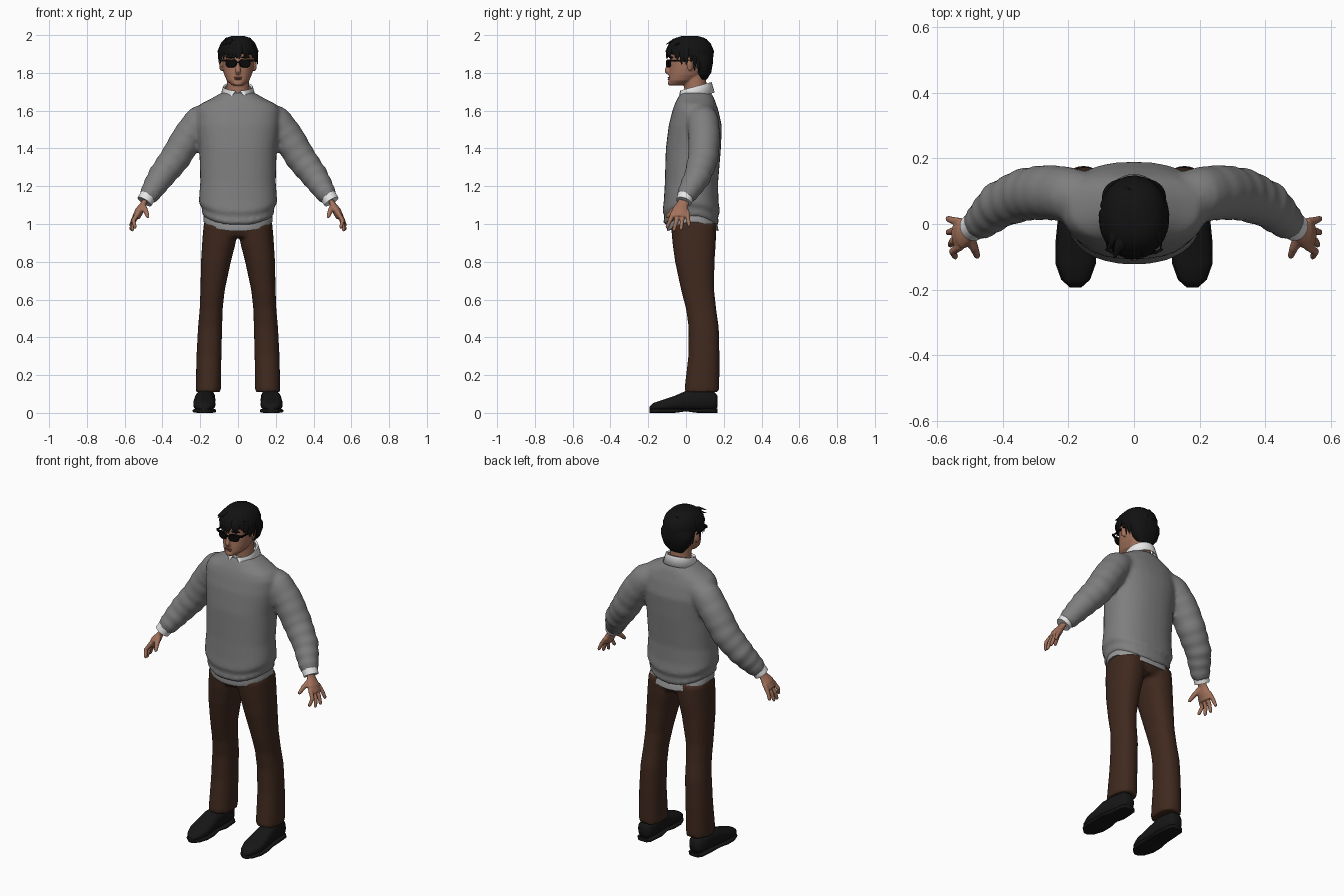
import bpy, bmesh, math, random
from mathutils import Vector, Matrix

random.seed(4)
if "Cube" in bpy.data.objects:
    bpy.data.objects.remove(bpy.data.objects["Cube"])


def material(name, r, g, b):
    m = bpy.data.materials.new(name)
    m.use_nodes = True
    m.diffuse_color = (r, g, b, 1)
    node = next(n for n in m.node_tree.nodes if n.type == 'BSDF_PRINCIPLED')
    node.inputs["Base Color"].default_value = (r, g, b, 1)
    node.inputs["Roughness"].default_value = 0.8
    return m


GREY = material("sweater grey", .21, .21, .21)
TAIL = material("shirt tail grey", .32, .32, .32)
WHITE = material("shirt white", .8, .8, .8)
BROWN = material("trouser brown", .05, .022, .013)
SKIN = material("skin", .36, .165, .105)
LIP = material("lips", .24, .09, .065)
BLACK = material("hair black", .006, .006, .006)
SHOE = material("shoe black", .008, .008, .008)
LENS = material("lens black", .003, .003, .003)


def ring(c, u, v, p=2.0, n=32):
    """Superellipse section around c, spanned by u and v."""
    pts = []
    for i in range(n):
        a = math.tau * i / n
        k, s = math.cos(a), math.sin(a)
        pts.append(Vector(c) + Vector(u) * math.copysign(abs(k) ** (2 / p), k)
                   + Vector(v) * math.copysign(abs(s) ** (2 / p), s))
    return pts


def level(z, y0, y1, hw, x=0, p=2.3, dip=0):
    """Horizontal section; dip lowers its front and back."""
    cy, ry = (y0 + y1) / 2, (y1 - y0) / 2
    pts = ring((x, cy, z), (hw, 0, 0), (0, ry, 0), p)
    for q in pts:
        q.z -= dip * ((q.y - cy) / ry) ** 2
    return pts


def loft(bm, rings):
    rows = [[bm.verts.new(q) for q in r] for r in rings]
    n = len(rows[0])
    for a, b in zip(rows, rows[1:]):
        for i in range(n):
            bm.faces.new((a[i], a[(i + 1) % n], b[(i + 1) % n], b[i]))
    bm.faces.new(rows[0])
    bm.faces.new(rows[-1])


def tube(bm, path, wide=(0, 1, 0), flat=1.0, wrinkle=0.0, n=16):
    """Tapered limb through (x, y, z, radius) points; flat thins it across wide."""
    pts = [Vector(q) for q in path]
    steps = 6 if wrinkle else 2
    fine = [a.lerp(b, k / steps) for a, b in zip(pts, pts[1:]) for k in range(steps)] + [pts[-1]]
    rings = []
    for i, q in enumerate(fine):
        t = (fine[min(i + 1, len(fine) - 1)].xyz - fine[max(i - 1, 0)].xyz).normalized()
        u = (Vector(wide) - t * t.dot(Vector(wide))).normalized()
        r = q.w + wrinkle * math.sin(i * 1.9) * i / len(fine)
        rings.append(ring(q.xyz, u * r, t.cross(u) * r * flat, 2, n))
    loft(bm, rings)


def ball(bm, c, size, turn=0):
    m = Matrix.Translation(c) @ Matrix.Rotation(turn, 4, 'Z') @ Matrix.Diagonal((*size, 1))
    bmesh.ops.create_uvsphere(bm, u_segments=16, v_segments=10, radius=1, matrix=m)


def box(bm, c, size, turn=0):
    m = Matrix.Translation(c) @ Matrix.Rotation(turn, 4, 'Z') @ Matrix.Diagonal((*size, 1))
    bmesh.ops.create_cube(bm, size=1, matrix=m)


def finish(name, bm, mat, voxel=0, smooth=0, angle=50):
    bmesh.ops.recalc_face_normals(bm, faces=bm.faces)
    me = bpy.data.meshes.new(name)
    bm.to_mesh(me)
    bm.free()
    me.materials.append(mat)
    me.shade_smooth()
    me.set_sharp_from_angle(angle=math.radians(angle))
    ob = bpy.data.objects.new(name, me)
    bpy.context.collection.objects.link(ob)
    if voxel:
        mod = ob.modifiers.new("Merge", 'REMESH')
        mod.mode, mod.voxel_size, mod.use_smooth_shade = 'VOXEL', voxel, True
        if smooth:
            mod = ob.modifiers.new("Soften", 'SMOOTH')
            mod.factor, mod.iterations = 0.5, smooth
    return ob


SIDES = (("left", 1), ("right", -1))

# Sweater: torso and both sleeves merged
bm = bmesh.new()
torso = [(1.04, -.105, .165, .182, .05), (1.06, -.122, .175, .192, .05), (1.085, -.112, .168, .19, .05),
         (1.11, -.124, .18, .207, .045), (1.15, -.118, .172, .206, .03), (1.22, -.112, .17, .2, 0),
         (1.4, -.107, .185, .205, 0), (1.52, -.092, .19, .222, 0), (1.6, -.072, .172, .222, 0),
         (1.635, -.06, .16, .2, 0), (1.665, -.045, .15, .14, 0), (1.695, -.028, .132, .088, 0)]
loft(bm, [level(z, a, b, w, dip=d, p=2.3) for z, a, b, w, d in torso])
for _, s in SIDES:
    tube(bm, [(s * x, y, z, r) for x, y, z, r in
              ((.12, .085, 1.585, .065), (.2, .09, 1.545, .084), (.265, .097, 1.46, .084),
               (.335, .09, 1.345, .08), (.408, .06, 1.25, .071), (.463, .01, 1.165, .056),
               (.484, -.005, 1.132, .043))], wrinkle=.005, n=24)
finish("sweater", bm, GREY, .011, 5)

# Shirt: tail below the sweater, neck insert, cuffs, folded collar
bm = bmesh.new()
loft(bm, [level(z, a, b, w, dip=.05) for z, a, b, w in
          ((1.012, -.098, .172, .183), (1.03, -.103, .17, .184), (1.06, -.1, .16, .18))])
finish("shirt_tail", bm, TAIL)
bm = bmesh.new()
loft(bm, [level(1.62, -.03, .12, .07), level(1.7, -.022, .122, .074)])
finish("shirt_neck", bm, WHITE)
for side, s in SIDES:
    bm = bmesh.new()
    tube(bm, [(s * .475, 0, 1.15, .044), (s * .495, -.012, 1.118, .042)], n=24)
    finish(side + "_cuff", bm, WHITE)
bm = bmesh.new()
rows = []
N = 28
for j, (gap, grow, front, back) in enumerate(((.12, 0, 1.695, 1.745), (.2, .009, 1.702, 1.748),
                                              (.55, .024, 1.645, 1.695))):
    row = []
    for i in range(N + 1):
        a = gap + (math.tau - 2 * gap) * i / N
        h = (1 - math.cos(a)) / 2
        row.append(bm.verts.new(((.068 + grow) * math.sin(a), .05 - (.075 + grow) * math.cos(a),
                                 front + (back - front) * h)))
    rows.append(row)
for a, b in zip(rows, rows[1:]):
    for i in range(N):
        bm.faces.new((a[i], a[i + 1], b[i + 1], b[i]))
collar = finish("collar", bm, WHITE)
mod = collar.modifiers.new("Thickness", 'SOLIDIFY')
mod.thickness, mod.offset = .007, 0

# Trousers: hips and legs merged
bm = bmesh.new()
loft(bm, [level(z, a, b, w) for z, a, b, w in
          ((.93, -.06, .14, .17), (.97, -.078, .16, .178), (1.06, -.085, .155, .175))])
legs = [(.11, -.01, .176, .09, .224), (.3, .012, .177, .088, .22), (.45, .014, .174, .084, .212),
        (.55, .0, .16, .081, .203), (.65, -.026, .149, .07, .199), (.8, -.058, .151, .038, .196),
        (.9, -.072, .158, .012, .19), (1.0, -.08, .16, .003, .182)]
for _, s in SIDES:
    loft(bm, [level(z, a, b, (o - i) / 2, x=s * (o + i) / 2) for z, a, b, i, o in legs])
finish("trousers", bm, BROWN, .011, 4)

# Shoes: upper, flat sole and heel block
upper = [(.167, .028, .03, .09), (.15, .043, .012, .112), (.06, .05, .012, .125), (0, .052, .012, .117),
         (-.06, .058, .012, .09), (-.12, .058, .012, .07), (-.17, .04, .013, .054), (-.193, .014, .016, .034)]
for side, s in SIDES:
    bm = bmesh.new()
    for low in (False, True):
        sections = []
        for y, w, z0, z1 in upper:
            if low:
                z0, z1, w = (0 if y > .05 or y < -.02 else .008), .022, w + .004
            x = s * (.178 if y < .05 else .17)
            sections.append(ring((x, y, (z0 + z1) / 2), (w, 0, 0), (0, 0, (z1 - z0) / 2), 4 if low else 2.5))
        loft(bm, sections)
    finish(side + "_shoe", bm, SHOE)

# Hands: flattened palm, four fingers and a thumb merged
fingers = [(-.068, 1.05, -.1, .545, .975), (-.042, 1.045, -.064, .56, .96),
           (-.017, 1.047, -.026, .567, .965), (.006, 1.055, .016, .567, .985)]
for side, s in SIDES:
    bm = bmesh.new()
    tube(bm, [(s * .48, -.005, 1.14, .029), (s * .502, -.018, 1.105, .031), (s * .522, -.03, 1.07, .046),
              (s * .54, -.032, 1.035, .042)], flat=.5)
    for y0, z0, y1, x1, z1 in fingers:
        knuckle = (s * .554, (y0 + y1) / 2, (z0 + z1) / 2 + .006, .0115)
        tube(bm, [(s * .528, y0, z0 + .01, .013), knuckle, (s * x1, y1, z1 + .008, .0095), (s * x1, y1, z1, .004)], n=10)
    tube(bm, [(s * .505, -.03, 1.1, .017), (s * .488, -.072, 1.068, .014), (s * .478, -.098, 1.04, .01),
              (s * .477, -.102, 1.032, .005)], n=10)
    finish(side + "_hand", bm, SKIN, .0045, 2)

# Head: skull, neck, nose, brow, chin and ears merged
bm = bmesh.new()
skull = [(1.732, -.08, -.03, .022), (1.738, -.091, 0, .036), (1.76, -.092, .05, .06), (1.79, -.09, .09, .073),
         (1.82, -.087, .115, .08), (1.86, -.083, .125, .084), (1.9, -.087, .125, .085),
         (1.95, -.07, .11, .075), (1.98, -.02, .07, .04)]
loft(bm, [level(z, a, b, w, p=2.2) for z, a, b, w in skull])
tube(bm, [(0, .055, 1.65, .062), (0, .045, 1.8, .058)], n=24)
tube(bm, [(0, -.08, 1.868, .008), (0, -.094, 1.835, .011), (0, -.1, 1.81, .015), (0, -.088, 1.798, .012)],
     wide=(1, 0, 0))
ball(bm, (0, -.084, 1.745), (.024, .013, .014))
for _, s in SIDES:
    ball(bm, (s * .09, .02, 1.84), (.007, .018, .031), s * .4)
finish("head", bm, SKIN, .005, 3)
bm = bmesh.new()
for z, w, h in ((1.775, .023, .004), (1.767, .019, .005)):
    ball(bm, (0, -.09, z), (w, .007, h))
finish("lips", bm, LIP)

# Hair: cap with overlapping tapered locks
bm = bmesh.new()
cap = [(1.765, .07, .11, .045), (1.8, .05, .133, .076), (1.85, .04, .142, .093), (1.88, .012, .143, .098),
       (1.9, -.088, .143, .1), (1.925, -.1, .142, .101), (1.96, -.085, .128, .09),
       (1.985, -.055, .098, .066), (1.996, -.02, .06, .03)]
loft(bm, [level(z, a, b, w) for z, a, b, w in cap])
count = 44
for i in range(count):
    a = math.tau * i / count + random.uniform(-.1, .1)
    k, f = math.sin(a), -math.cos(a)            # f is -1 at the front
    drop = 1.885 if f < -.55 else (1.855 if f < .1 else 1.81)
    drop += random.uniform(-.012, .015)
    out = random.uniform(.98, 1.05) if drop > 1.84 else .93
    lock = [(k * .05, .02 + f * .06, 1.982, .012), (k * .086, .02 + f * .105, 1.95, .02),
            (k * .101, .02 + f * .121, 1.915, .018),
            (k * .1 * out, .02 + f * .122 * out, drop, .003)]
    tube(bm, lock, wide=(-f, k, 0), flat=.4, n=8)
for i in range(14):                             # swept locks on the crown
    x = random.uniform(-.06, .06)
    y = random.uniform(-.07, .06)
    tube(bm, [(x * .6, y + .05, 1.975, .01), (x, y, 1.985 - abs(x) * .25, .017),
              (x * 1.4, y - .04, 1.965 - abs(x) * .3, .004)], wide=(1, 0, 0), flat=.45, n=8)
finish("hair", bm, BLACK)

# Sunglasses: rounded lenses, bridge, temples, and brows above
bm = bmesh.new()
for _, s in SIDES:
    turn = Matrix.Rotation(s * .3, 3, 'Z')
    lens = []
    for y, grow in ((-.004, .9), (0, 1), (.006, 1)):
        pts = ring((0, 0, 0), (.031 * grow, 0, 0), (0, 0, .022 * grow), 2.8)
        lens.append([Vector((s * .037, -.094, 1.85)) + turn @ Vector((q.x * (1 + q.z * 6), y, q.z)) for q in pts])
    loft(bm, lens)
    box(bm, (s * .086, -.028, 1.865), (.005, .115, .009), -s * .1)
    box(bm, (s * .074, -.083, 1.865), (.03, .008, .012), s * .5)
box(bm, (0, -.102, 1.857), (.024, .006, .007))
finish("sunglasses", bm, LENS)
bm = bmesh.new()
for _, s in SIDES:
    ball(bm, (s * .04, -.079, 1.882), (.025, .008, .005), s * .3)
finish("eyebrows", bm, BLACK)
